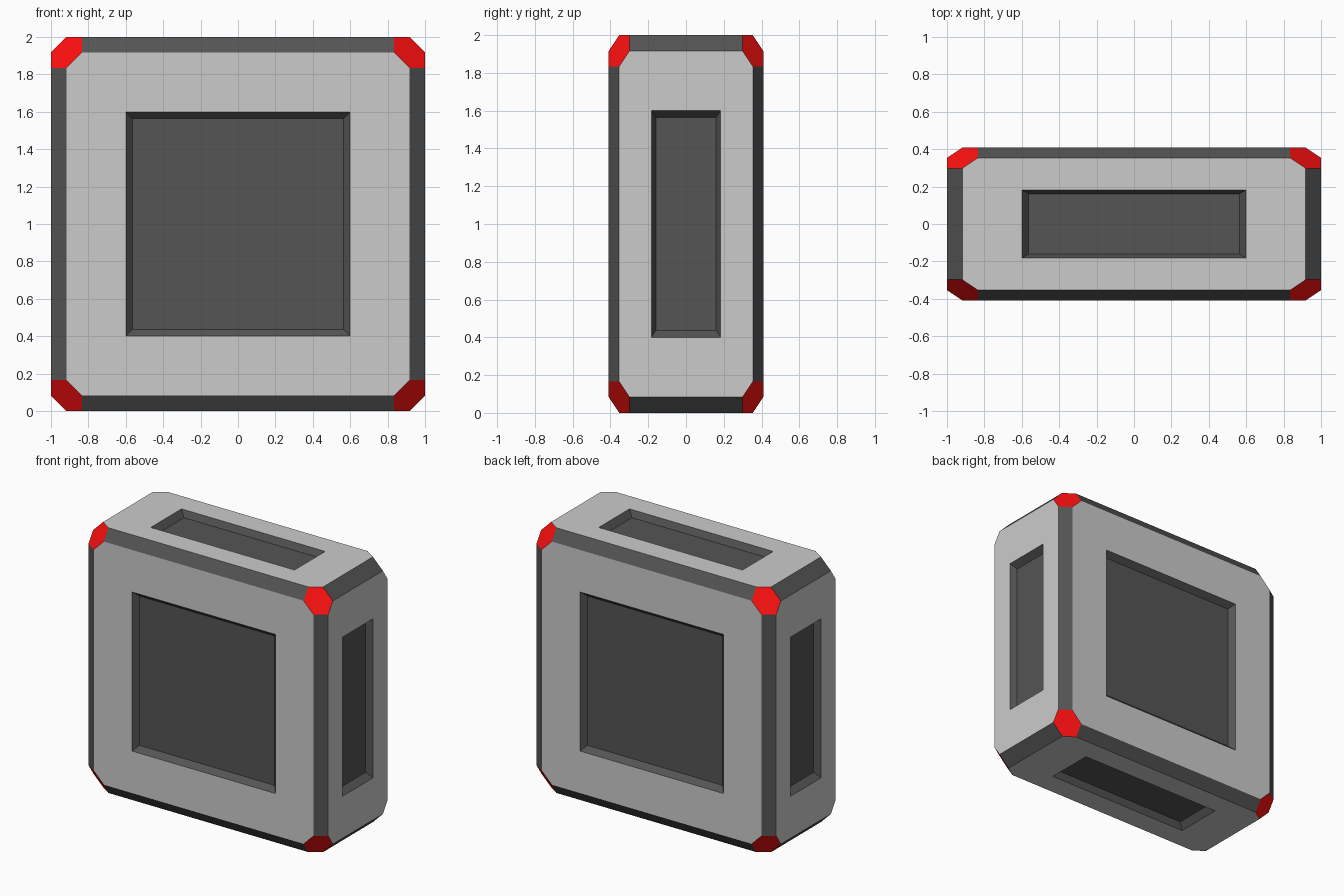
import bpy, bmesh
from itertools import permutations, product
from mathutils import Vector

if "Cube" in bpy.data.objects:
    bpy.data.objects.remove(bpy.data.objects["Cube"])

HALF = (1.0, 0.409, 1.0)        # half size of the block
STEP = (0.083, 0.0555, 0.083)   # chamfer width along each axis
RIM = (0.6, 0.183, 0.6)         # half size of each recess opening
FLOOR = (0.563, 0.16, 0.563)    # half size of each recess floor
DEPTH = (0.048, 0.04, 0.048)    # recess depth along each axis
GREY, DARK, RED = 0, 1, 2


def material(name, color):
    m = bpy.data.materials.new(name)
    m.diffuse_color = (*color, 1)
    m.use_nodes = True
    m.node_tree.nodes["Principled BSDF"].inputs["Base Color"].default_value = m.diffuse_color
    return m


bm = bmesh.new()

# Chamfered block: hull of the corner hexagons
for steps in permutations((0, 1, 2)):
    for signs in product((-1, 1), repeat=3):
        bm.verts.new([s * (h - k * w) for s, h, k, w in zip(signs, HALF, steps, STEP)])
bmesh.ops.convex_hull(bm, input=bm.verts[:])
bmesh.ops.dissolve_limit(bm, angle_limit=0.02, verts=bm.verts[:], edges=bm.edges[:])
bmesh.ops.recalc_face_normals(bm, faces=bm.faces[:])

# Colours: grey panels, dark edge strips, red corners
panels = []
for f in bm.faces:
    kind = sum(abs(c) > 0.05 for c in f.normal) - 1
    f.material_index = (GREY, DARK, RED)[kind]
    if kind == 0:
        panels.append(f)


def recess(face):
    """Replace a panel by a frame around a sunken rectangle."""
    axis = max(range(3), key=lambda i: abs(face.normal[i]))
    side = 1 if face.normal[axis] > 0 else -1
    loop = list(face.verts)
    bm.faces.remove(face)
    rim, floor, order = {}, {}, []

    def key(v):
        return tuple(0 if i == axis else (1 if v.co[i] > 0 else -1) for i in range(3))

    def corner(k, size, level):
        co = Vector([k[i] * size[i] for i in range(3)])
        co[axis] = side * level
        return bm.verts.new(co)

    for v in loop:
        k = key(v)
        if k not in rim:
            rim[k] = corner(k, RIM, HALF[axis])
            floor[k] = corner(k, FLOOR, HALF[axis] - DEPTH[axis])
            order.append(k)
    # Frame
    for p, q in zip(loop, loop[1:] + loop[:1]):
        a, b = key(p), key(q)
        ring = (p, q, rim[a]) if a == b else (p, q, rim[b], rim[a])
        bm.faces.new(ring).material_index = GREY
    # Sloped walls and floor
    for a, b in zip(order, order[1:] + order[:1]):
        bm.faces.new((rim[a], rim[b], floor[b], floor[a])).material_index = DARK
    bm.faces.new([floor[k] for k in order]).material_index = DARK


for panel in panels:
    recess(panel)

bmesh.ops.translate(bm, verts=bm.verts[:], vec=(0, 0, 1))
mesh = bpy.data.meshes.new("panelled_block")
bm.to_mesh(mesh)
bm.free()
for name, color in (("grey", (0.8, 0.8, 0.8)), ("dark_grey", (0.09, 0.09, 0.09)), ("red", (1.0, 0.005, 0.005))):
    mesh.materials.append(material(name, color))
block = bpy.data.objects.new("panelled_block", mesh)
bpy.context.collection.objects.link(block)
